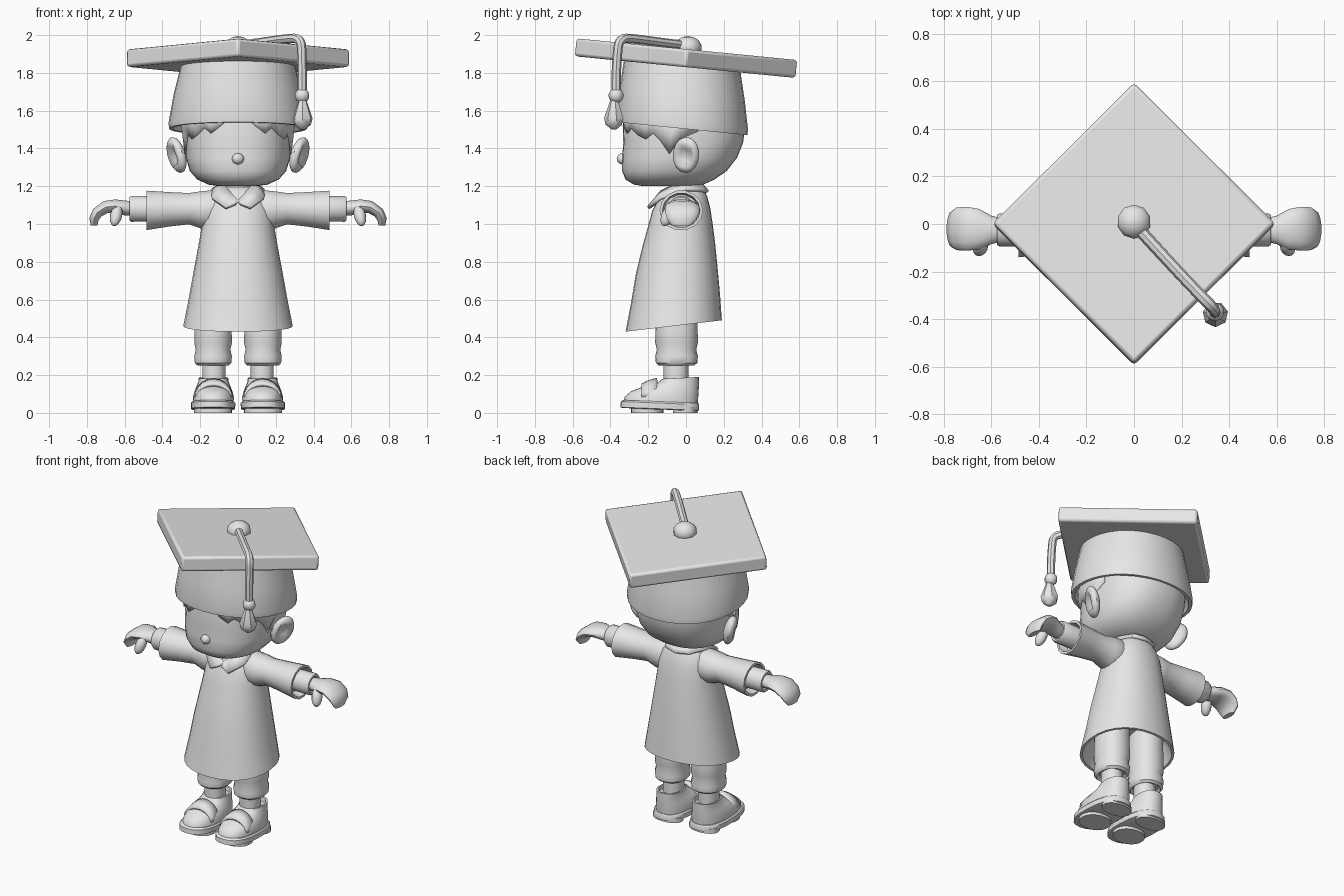
import bpy, bmesh, math
from mathutils import Vector, Matrix

if "Cube" in bpy.data.objects:
    bpy.data.objects.remove(bpy.data.objects["Cube"])

GREY = bpy.data.materials.new("plain_grey")
GREY.diffuse_color = (0.8, 0.8, 0.8, 1)
GREY.use_nodes = True
GREY.node_tree.nodes["Principled BSDF"].inputs["Base Color"].default_value = GREY.diffuse_color


def finish(ob, mirror=False, angle=40):
    ob.data.materials.append(GREY)
    bpy.ops.object.select_all(action='DESELECT')
    ob.select_set(True)
    bpy.context.view_layer.objects.active = ob
    bpy.ops.object.shade_smooth_by_angle(angle=math.radians(angle))
    if mirror:
        ob.modifiers.new("mirror", 'MIRROR').use_bisect_axis[0] = False
    return ob


def from_bmesh(name, bm, **kw):
    bmesh.ops.recalc_face_normals(bm, faces=bm.faces)
    me = bpy.data.meshes.new(name)
    bm.to_mesh(me)
    bm.free()
    ob = bpy.data.objects.new(name, me)
    bpy.context.collection.objects.link(ob)
    return finish(ob, **kw)


def loft(name, rings, closed=True, **kw):
    """Skin a list of equal-length point rings; closed rings get end caps."""
    bm = bmesh.new()
    vs = [[bm.verts.new(p) for p in r] for r in rings]
    n = len(vs[0])
    for a, b in zip(vs, vs[1:]):
        for i in range(n if closed else n - 1):
            j = (i + 1) % n
            bm.faces.new((a[i], a[j], b[j], b[i]))
    if closed:
        bm.faces.new(vs[0])
        bm.faces.new(vs[-1])
    return from_bmesh(name, bm, **kw)


def power(v, p):
    return math.copysign(abs(v) ** (2 / p), v)


def level(z, rx, yf, yb, cx=0, slope=0, p=2.2, n=24):
    """Horizontal ring from front yf to back yb, optionally sloping with y."""
    mid, half = (yf + yb) / 2, (yb - yf) / 2
    out = []
    for i in range(n):
        t = 2 * math.pi * i / n
        dy = -half * power(math.cos(t), p)
        out.append(Vector((cx + rx * power(math.sin(t), p), mid + dy, z + slope * dy)))
    return out


def upright(x, y, z, ry, rz, tilt=0, n=14):
    """Ring across a limb that runs along x, tilted downward by degrees."""
    a = math.radians(tilt)
    return [Vector((x + rz * math.sin(t) * math.sin(a), y + ry * math.cos(t),
                    z + rz * math.sin(t) * math.cos(a)))
            for t in (2 * math.pi * i / n for i in range(n))]


def ball(name, loc, scale, rot=(0, 0, 0), seg=16, **kw):
    bm = bmesh.new()
    bmesh.ops.create_uvsphere(bm, u_segments=seg, v_segments=max(6, seg // 2 + 2), radius=1)
    m = Matrix.LocRotScale(Vector(loc), None, None)
    for axis, deg in zip('XYZ', rot):
        m = m @ Matrix.Rotation(math.radians(deg), 4, axis)
    bmesh.ops.transform(bm, matrix=m @ Matrix.Diagonal((*scale, 1)), verts=bm.verts)
    return from_bmesh(name, bm, **kw)


# Mortarboard
bpy.ops.mesh.primitive_cube_add(size=1)
board = bpy.context.object
board.name = "cap_board"
tilt = Matrix.Rotation(math.radians(-5.6), 4, 'X')
board.data.transform(Matrix.Translation((0, 0, 1.878)) @ tilt
                     @ Matrix.Rotation(math.pi / 4, 4, 'Z') @ Matrix.Diagonal((.838, .838, .095, 1)))
bev = board.modifiers.new("bevel", 'BEVEL')
bev.width, bev.segments = .015, 2
finish(board)

# Hollow cap band
loft("cap_band", [level(z, r, -.02 - d, -.02 + d, slope=-.1, p=2.1, n=32) for z, r, d in (
    (1.58, .30, .30), (1.505, .345, .325), (1.505, .365, .345), (1.535, .368, .348),
    (1.68, .342, .332), (1.86, .297, .305))])

# Button, cord and tassel
ball("cap_button", (0, .01, 1.935), (.073, .073, .06), seg=10)
cv = bpy.data.curves.new("tassel_cord", 'CURVE')
cv.dimensions, cv.bevel_depth, cv.bevel_resolution, cv.resolution_u = '3D', .025, 2, 5
sp = cv.splines.new('NURBS')
pts = [(0, 0, 1.945), (.12, -.13, 1.96), (.25, -.27, 1.98), (.335, -.355, 1.985),
       (.338, -.365, 1.88), (.34, -.37, 1.78), (.34, -.37, 1.68)]
sp.points.add(len(pts) - 1)
for pt, co in zip(sp.points, pts):
    pt.co = (*co, 1)
sp.use_endpoint_u, sp.order_u = True, 3
cord = bpy.data.objects.new("tassel_cord", cv)
bpy.context.collection.objects.link(cord)
bpy.ops.object.select_all(action='DESELECT')
cord.select_set(True)
bpy.context.view_layer.objects.active = cord
bpy.ops.object.convert(target='MESH')
finish(bpy.context.object)
ball("tassel_bead", (.34, -.37, 1.68), (.04, .04, .04), seg=10)
loft("tassel", [level(z, r, -.38 - r, -.38 + r, cx=.342, p=2, n=7) for z, r in (
    (1.66, .02), (1.63, .03), (1.56, .054), (1.525, .045), (1.5, .012))])

# Head
HEAD = [(1.2, .09, -.22, .05), (1.208, .155, -.275, .09), (1.235, .215, -.32, .15),
        (1.28, .255, -.338, .215), (1.35, .276, -.338, .27), (1.43, .28, -.332, .302),
        (1.52, .285, -.335, .315), (1.62, .285, -.31, .29)]
loft("head", [level(*h, p=2.35, n=36) for h in HEAD])
ball("nose", (0, -.335, 1.345), (.032, .032, .03), seg=12)
loft("neck", [level(z, .075, -.085, .085) for z in (1.1, 1.25)])


def skull(deg, z, off):
    """Point on the head surface, pushed out by off."""
    lo, hi = next((a, b) for a, b in zip(HEAD, HEAD[1:]) if a[0] <= z <= b[0])
    k = (z - lo[0]) / (hi[0] - lo[0])
    rx, yf, yb = (lo[i] + (hi[i] - lo[i]) * k for i in (1, 2, 3))
    t = math.radians(deg)
    return Vector(((rx + off) * power(math.sin(t), 2.35), (yf + yb) / 2
                   - ((yb - yf) / 2 + off) * power(math.cos(t), 2.35), z))


# Fringe and pointed side locks
FRINGE = [(8, 1.55), (16, 1.515), (26, 1.48), (34, 1.51), (46, 1.47), (56, 1.45),
          (64, 1.48), (72, 1.44), (82, 1.37), (88, 1.45), (100, 1.49)]
hair = loft("fringe", [[skull(d, z + (1.58 - z) * k, .008 + .014 * k) for k in (0, .5, 1)]
                       for d, z in FRINGE], closed=False, mirror=True)
hair.modifiers.new("thickness", 'SOLIDIFY').thickness = .014

# Ears: flattened balls with a hollow outer face
ear = ball("ear", (.325, .0, 1.365), (.04, .075, .098), rot=(-8, 18, -22), mirror=True)
out = Vector((.9, -.38, -.25)).normalized()
for v in ear.data.vertices:
    d = v.co - Vector((.325, .0, 1.365))
    side = d.dot(out)
    if side > .02 and (d - out * side).length < .05:
        v.co -= out * (side - .005)

# Gown, hollow below
SKIRT = [(.62, .2, -.22, .13), (.46, .275, -.305, .175), (.46, .29, -.32, .19),
         (.6, .262, -.293, .18), (.75, .235, -.265, .168), (.9, .207, -.228, .153),
         (1.0, .19, -.2, .14), (1.08, .178, -.178, .128), (1.14, .15, -.145, .112),
         (1.18, .11, -.115, .095), (1.2, .07, -.09, .08)]
loft("gown", [level(*s, slope=.118 if s[0] < .7 else .05, n=28) for s in SKIRT])

# Sleeves with open ends
loft("sleeve", [upright(x, -.025, z, ry, rz) for x, z, ry, rz in (
    (.06, 1.09, .08, .085), (.15, 1.075, .105, .105), (.2, 1.075, .1, .1),
    (.26, 1.081, .09, .085), (.36, 1.078, .1, .093), (.485, 1.072, .115, .107),
    (.485, 1.072, .1, .092), (.43, 1.075, .09, .08))], mirror=True)

# Inner cuffs and cupped hands
loft("cuff", [upright(x, -.025, 1.08, r, r) for x, r in (
    (.42, .068), (.565, .07), (.575, .063), (.575, .05), (.555, .045))], mirror=True)
loft("hand", [upright(x, y, z, ry, rz, t) for x, y, z, ry, rz, t in (
    (.54, -.025, 1.08, .045, .04, 0), (.6, -.025, 1.085, .06, .04, -5),
    (.65, -.022, 1.095, .085, .036, 0), (.7, -.02, 1.09, .092, .034, 20),
    (.745, -.02, 1.06, .09, .03, 50), (.763, -.022, 1.025, .078, .026, 75),
    (.762, -.025, .992, .05, .018, 90))], mirror=True)
ball("thumb", (.645, -.095, 1.045), (.032, .034, .062), rot=(-25, -12, 0), seg=12, mirror=True)

# Pointed collar leaves
INNER = [(0, -.15, 1.12), (.045, -.13, 1.17), (.075, -.05, 1.21), (.078, .02, 1.215),
         (.05, .075, 1.205), (0, .085, 1.205)]
OUTER = [(.012, -.185, 1.105), (.065, -.2, 1.085), (.137, -.135, 1.135), (.135, 0, 1.18),
         (.085, .09, 1.175), (0, .115, 1.17)]
leaf = loft("collar", [INNER, OUTER], closed=False, mirror=True)
sol = leaf.modifiers.new("thickness", 'SOLIDIFY')
sol.thickness, sol.offset = .018, 0

# Gathered trousers and ankles
loft("trouser_leg", [level(z, r, -.05 - r * 1.12, -.05 + r * 1.12, cx=.132, n=18) for z, r in (
    (.27, .07), (.252, .085), (.265, .098), (.3, .101), (.335, .093), (.37, .101),
    (.43, .1), (.55, .098), (.68, .09))], mirror=True)
loft("ankle", [level(z, .062, -.12, .012, cx=.128, n=14) for z in (.1, .3)], mirror=True)

# Shoes: sole, tread plates, upper and strap
loft("sole", [level(z, r, f, b, cx=.132, slope=-.04, p=2.5) for z, r, f, b in (
    (.018, .108, -.335, .062), (.022, .117, -.348, .07), (.052, .118, -.345, .07),
    (.06, .11, -.335, .065))], mirror=True)
for part, f, b, r in (("heel", -.07, .06, .1), ("tread", -.29, -.12, .1)):
    loft(part, [level(z, r, f, b, cx=.132) for z in (0, .03)], mirror=True)
loft("shoe_upper", [level(z, r, f, b, cx=.13, slope=s, p=2.3) for z, r, f, b, s in (
    (.05, .107, -.33, .062, -.03), (.085, .108, -.325, .065, 0), (.115, .1, -.29, .067, 0),
    (.14, .09, -.225, .068, 0), (.165, .08, -.15, .068, .05), (.185, .078, -.125, .068, .05),
    (.185, .068, -.115, .055, .05), (.165, .064, -.11, .05, 0))], mirror=True)
strap = loft("shoe_strap", [[(.13 + .1 * math.sin(a), y, .085 + h * math.cos(a))
                             for y, h in ((-.235, .07), (-.2, .088), (-.155, .1))]
                            for a in (math.radians(d) for d in range(-90, 91, 18))],
             closed=False, mirror=True)
strap.modifiers.new("thickness", 'SOLIDIFY').thickness = .016
